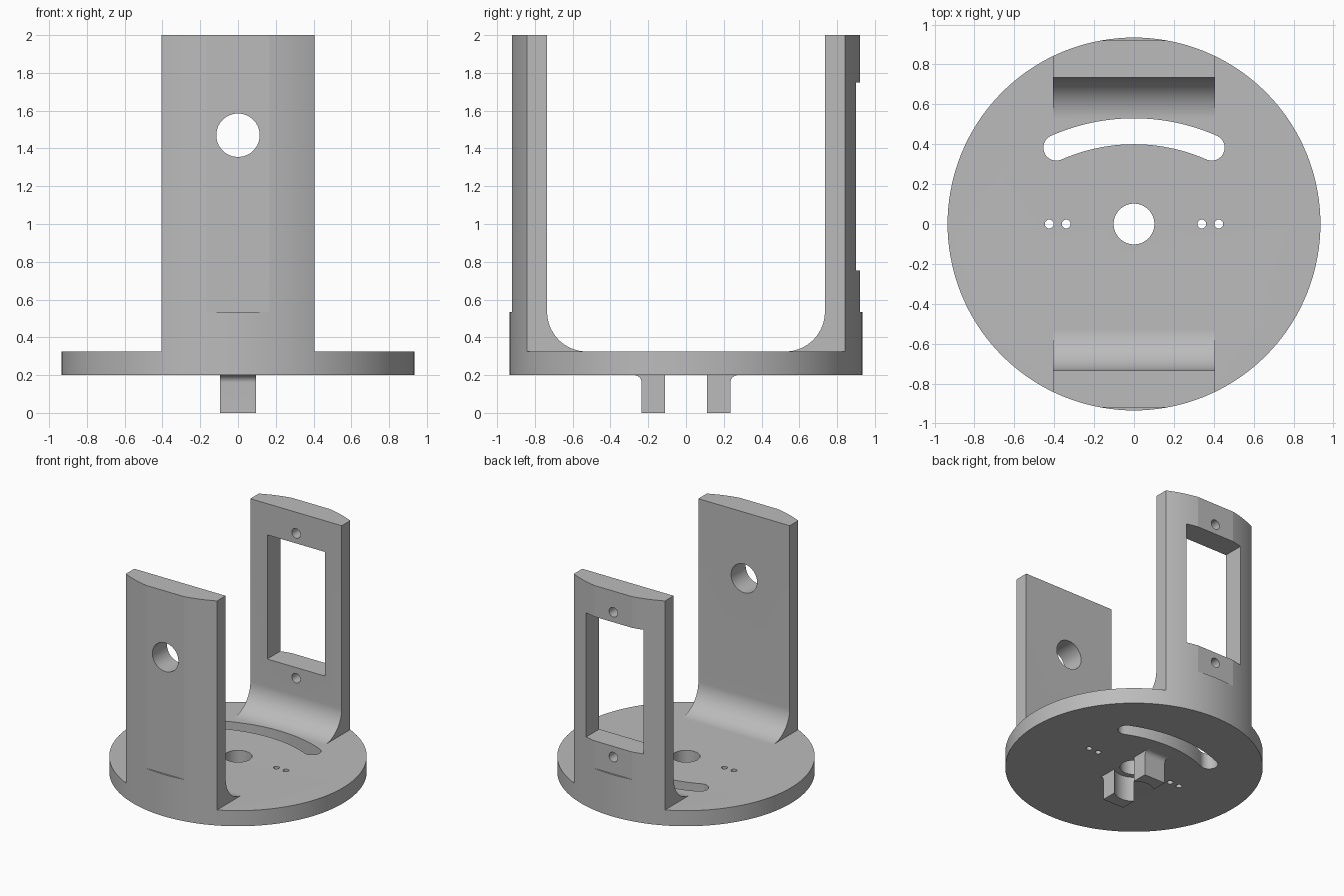
import bpy
import bmesh
from math import sin, cos, pi, radians

if "Cube" in bpy.data.objects:
    bpy.data.objects.remove(bpy.data.objects["Cube"], do_unlink=True)

grey = bpy.data.materials.new("plain grey")
grey.use_nodes = True
colour = (0.5, 0.5, 0.5, 1)
grey.diffuse_color = colour
grey.node_tree.nodes["Principled BSDF"].inputs["Base Color"].default_value = colour

# Overall sizes
R = 0.935            # disc radius
Z0, Z1, TOP = 0.2, 0.325, 2.0
HALF_W = 0.405       # half width of the uprights
INNER = 0.735        # inner face of the uprights
FILLET = 0.21


def arc(cx, cy, r, a0, a1, n):
    """Points on an arc, angles in degrees."""
    angles = [radians(a0 + (a1 - a0) * i / n) for i in range(n + 1)]
    return [(cx + r * cos(a), cy + r * sin(a)) for a in angles]


def circle(cx, cy, r, n):
    return arc(cx, cy, r, 0, 360, n)[:-1]


def rect(a0, a1, b0, b1):
    return [(a0, b0), (a1, b0), (a1, b1), (a0, b1)]


def prism(name, pts, axis, lo, hi):
    """Extrude a closed 2D profile along an axis from lo to hi."""
    place = {"x": lambda a, b, t: (t, a, b),
             "y": lambda a, b, t: (a, t, b),
             "z": lambda a, b, t: (a, b, t)}[axis]
    bm = bmesh.new()
    rings = [[bm.verts.new(place(a, b, t)) for a, b in pts] for t in (lo, hi)]
    for ring in rings:
        bm.faces.new(ring)
    for i in range(len(pts)):
        j = (i + 1) % len(pts)
        bm.faces.new((rings[0][i], rings[0][j], rings[1][j], rings[1][i]))
    bmesh.ops.recalc_face_normals(bm, faces=bm.faces)
    mesh = bpy.data.meshes.new(name)
    bm.to_mesh(mesh)
    bm.free()
    mesh.materials.append(grey)
    obj = bpy.data.objects.new(name, mesh)
    bpy.context.collection.objects.link(obj)
    return obj


def combine(target, other, operation):
    """Apply a boolean and remove the helper."""
    other.hide_render = True
    mod = target.modifiers.new("bool", "BOOLEAN")
    mod.operation = operation
    mod.solver = "EXACT"
    mod.object = other
    bpy.context.view_layer.objects.active = target
    bpy.ops.object.modifier_apply(modifier=mod.name)
    bpy.data.objects.remove(other, do_unlink=True)


def cut(target, name, pts, axis, lo, hi):
    combine(target, prism(name, pts, axis, lo, hi), "DIFFERENCE")


# Bracket body: a full cylinder carved into a disc with two uprights
body = prism("bracket_body", circle(0, 0, R, 144), "z", Z0, TOP)

# Filleted channel between the uprights
c = INNER - FILLET
channel = (arc(-c, Z1 + FILLET, FILLET, 180, 270, 24)
           + arc(c, Z1 + FILLET, FILLET, 270, 360, 24)
           + [(INNER, TOP + 0.2), (-INNER, TOP + 0.2)])
cut(body, "channel_cutter", channel, "x", -1.2, 1.2)

# Trim the sides of the uprights and flatten their outer faces
for s in (-1, 1):
    side = rect(*sorted((s * HALF_W, s * 1.2)), -1.2, 1.2)
    cut(body, "side_cutter", side, "z", Z1, TOP + 0.1)
    flat = rect(-0.5, 0.5, *sorted((s * 0.92, s * 1.2)))
    cut(body, "flat_cutter", flat, "z", 0.535, TOP + 0.1)

# Round hole in the front upright
cut(body, "front_hole_cutter", circle(0, 1.47, 0.115, 64), "y", -1.2, -0.6)

# Window and two screw holes in the back upright
cut(body, "window_cutter", rect(-0.255, 0.255, 0.755, 1.75), "y", 0.6, 1.2)
for z in (0.67, 1.83):
    cut(body, "screw_hole_cutter", circle(0, z, 0.038, 48), "y", 0.6, 1.2)

# Holes through the disc
cut(body, "centre_hole_cutter", circle(0, 0, 0.102, 64), "z", 0, 0.5)
for x in (-0.425, -0.34, 0.34, 0.425):
    cut(body, "pin_hole_cutter", circle(x, 0, 0.022, 48), "z", 0, 0.5)

# Curved slot with round ends
swing, mid, half, cy = 23.8, 0.965, 0.065, -0.5
ex, ey = mid * sin(radians(swing)), cy + mid * cos(radians(swing))
slot = (arc(0, cy, mid + half, 90 - swing, 90 + swing, 32)
        + arc(-ex, ey, half, 90 + swing, 270 + swing, 24)[1:-1]
        + arc(0, cy, mid - half, 90 + swing, 90 - swing, 32)
        + arc(ex, ey, half, -90 - swing, 90 - swing, 24)[1:-1])
cut(body, "slot_cutter", slot, "z", 0, 0.5)

# Two short lugs below, flared at the root and hollowed on the inside
for s in (-1, 1):
    flare = arc(0.275, 0.16, 0.04, 180, 90, 12)
    profile = [(0.105, 0), (0.235, 0)] + flare + [(0.275, 0.23), (0.105, 0.23)]
    lug = prism("lug", [(s * y, z) for y, z in profile], "x", -0.094, 0.094)
    cut(lug, "lug_cutter", circle(0, 0, 0.145, 96), "z", -0.1, 0.3)
    combine(body, lug, "UNION")

# Smooth shading on curved walls only
bpy.ops.object.select_all(action="DESELECT")
body.select_set(True)
bpy.context.view_layer.objects.active = body
bpy.ops.object.shade_smooth_by_angle(angle=radians(9))
